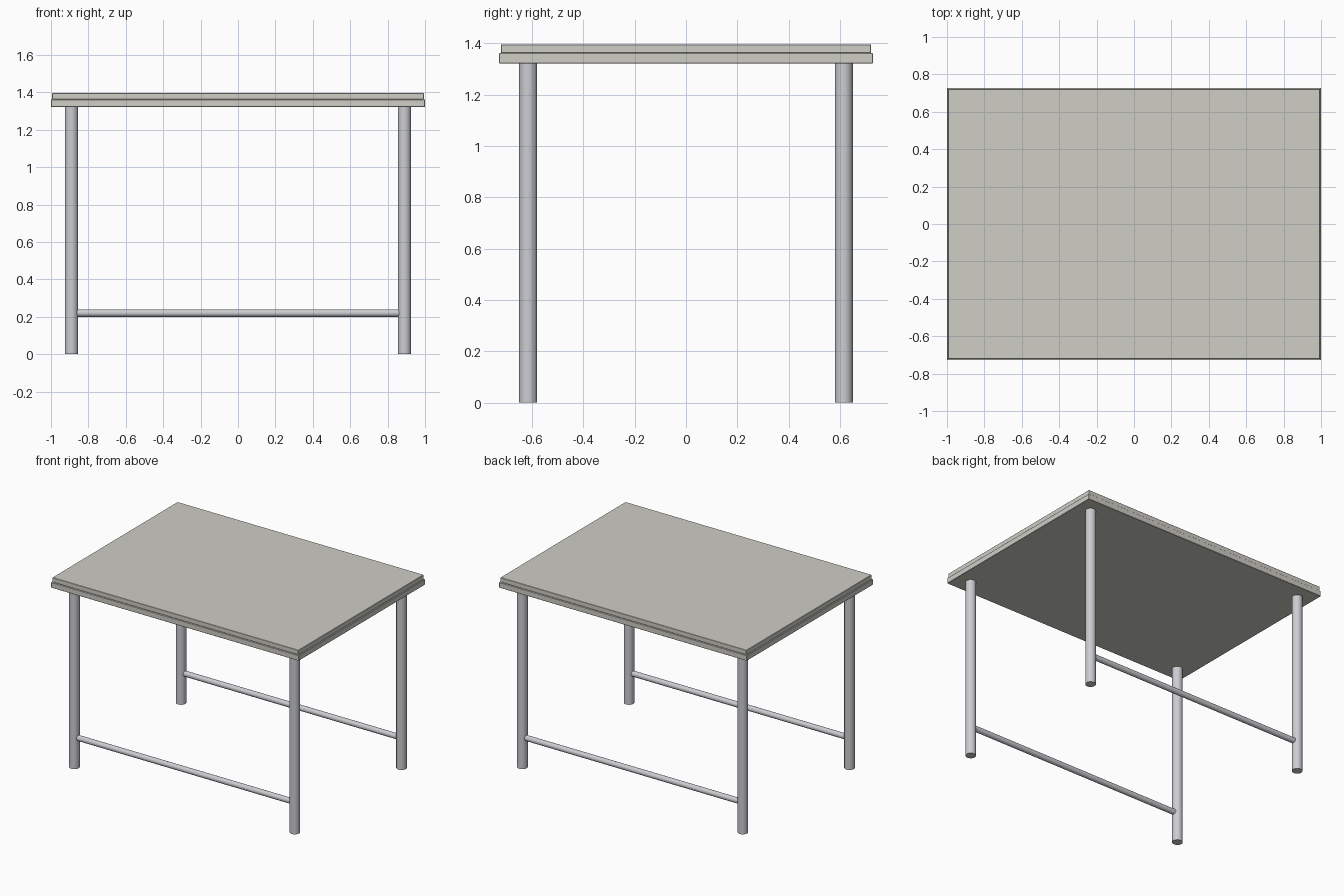
import bpy, math

if "Cube" in bpy.data.objects:
    bpy.data.objects.remove(bpy.data.objects["Cube"])

def material(name, rgb):
    m = bpy.data.materials.new(name)
    m.diffuse_color = (*rgb, 1)
    m.use_nodes = True
    m.node_tree.nodes["Principled BSDF"].inputs["Base Color"].default_value = m.diffuse_color
    return m

laminate = material("laminate", (0.62, 0.61, 0.56))
steel = material("steel", (0.60, 0.61, 0.64))

def slab(name, sx, sy, z0, z1):
    bpy.ops.mesh.primitive_cube_add(size=1, location=(0, 0, (z0 + z1) / 2))
    o = bpy.context.object
    o.name = name
    o.scale = (sx, sy, z1 - z0)
    bpy.ops.object.transform_apply(location=False, rotation=False, scale=True)
    b = o.modifiers.new("soft_edges", 'BEVEL')
    b.width, b.segments = 0.002, 1
    o.data.materials.append(laminate)

def tube(name, radius, length, loc, rot=(0, 0, 0)):
    bpy.ops.mesh.primitive_cylinder_add(vertices=32, radius=radius, depth=length,
                                        location=loc, rotation=rot)
    o = bpy.context.object
    o.name = name
    o.data.materials.append(steel)
    bpy.ops.object.shade_smooth_by_angle(angle=math.radians(40))

# Two-layer table top: the upper sheet is set in slightly
slab("top_frame", 2.0, 1.456, 1.322, 1.362)
slab("top_surface", 1.988, 1.444, 1.362, 1.396)

# Legs, and a long stretcher on each long side
for y, side in ((-0.615, "front"), (0.615, "back")):
    for x, end in ((-0.89, "left"), (0.89, "right")):
        tube(f"{side}_{end}_leg", 0.035, 1.322, (x, y, 0.661))
    tube(f"{side}_stretcher", 0.02, 1.72, (0, y, 0.22), (0, math.pi / 2, 0))
